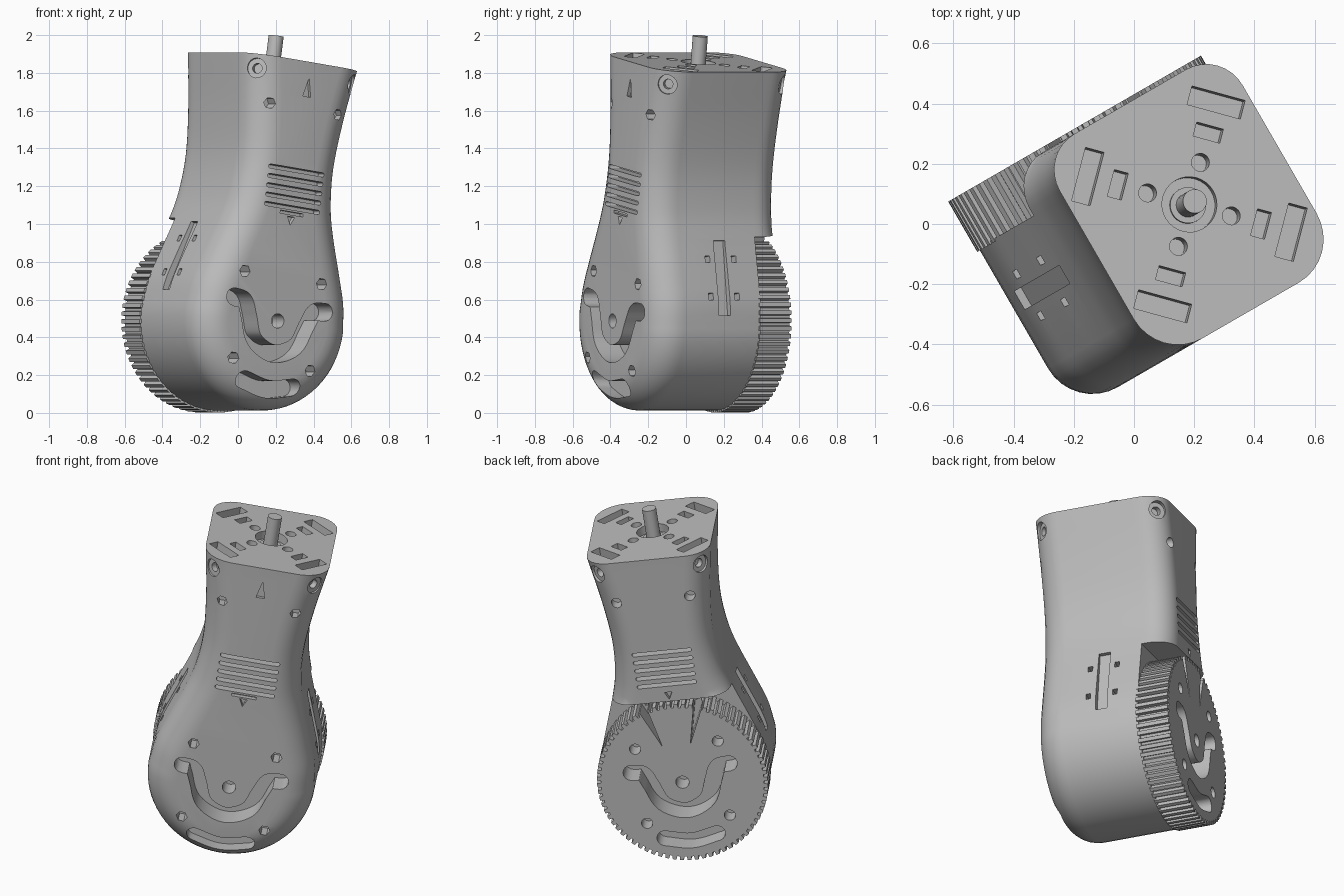
import bpy, bmesh
from math import sin, cos, pi, radians
from mathutils import Matrix, Vector

if "Cube" in bpy.data.objects:
    bpy.data.objects.remove(bpy.data.objects["Cube"])

grey = bpy.data.materials.new("plain grey")
grey.use_nodes = True
GREY = (0.5, 0.5, 0.5, 1)
grey.diffuse_color = GREY
grey.node_tree.nodes["Principled BSDF"].inputs["Base Color"].default_value = GREY

# The whole unit is turned and leans sideways around the pulley axis
POSE = (Matrix.Translation((-0.011, -0.006, 0.487))
        @ Matrix.Rotation(radians(30), 4, 'Z') @ Matrix.Rotation(radians(8.5), 4, 'Y'))
FRONT, BACK, REAR, TOP = -0.443, 0.358, 0.373, 1.385
SPLIT, LEDGE = 0.19, 0.5


def spline(pts, steps=6):
    """Smooth curve through 2D points."""
    p = [Vector(q) for q in pts]
    p = [2 * p[0] - p[1]] + p + [2 * p[-1] - p[-2]]
    out = []
    for a, b, c, d in zip(p, p[1:], p[2:], p[3:]):
        for i in range(steps):
            t = i / steps
            out.append(0.5 * (2 * b + (c - a) * t + (2 * a - 5 * b + 4 * c - d) * t * t
                              + (3 * b - a - 3 * c + d) * t ** 3))
    return out + [p[-2]]


def normals(path):
    out = []
    for i in range(len(path)):
        t = path[min(i + 1, len(path) - 1)] - path[max(i - 1, 0)]
        out.append(Vector((t.y, -t.x)).normalized())
    return out


def circle(r, n=24, x=0, y=0):
    return [(x + r * cos(2 * pi * i / n), y + r * sin(2 * pi * i / n)) for i in range(n)]


def rect(a, b, x=0, y=0):
    return [(x - a, y - b), (x + a, y - b), (x + a, y + b), (x - a, y + b)]


def band(pts, r):
    """Round-ended slot along a curve."""
    path = spline(pts)
    n = normals(path)
    side = [p + m * r for p, m in zip(path, n)]
    other = [p - m * r for p, m in zip(path, n)][::-1]

    def cap(p, m):
        t = Vector((-m.y, m.x))
        return [p + r * (m * cos(a) + t * sin(a)) for a in (pi * i / 8 for i in range(1, 8))]
    return side + cap(path[-1], n[-1]) + other + cap(path[0], -n[0])


def prism(bm, pts, frame, low, high):
    a = [bm.verts.new(frame @ Vector((p[0], p[1], low))) for p in pts]
    b = [bm.verts.new(frame @ Vector((p[0], p[1], high))) for p in pts]
    bm.faces.new(a[::-1])
    bm.faces.new(b)
    for i in range(len(a)):
        j = (i + 1) % len(a)
        bm.faces.new((a[i], a[j], b[j], b[i]))


def facing(angle, origin):
    """Frame on a wall: x across, y up, z outward; angle 0 is the front."""
    return (Matrix.Translation(origin) @ Matrix.Rotation(radians(angle), 4, 'Z')
            @ Matrix.Rotation(pi / 2, 4, 'X'))


def make(name, bm):
    bm.normal_update()
    bmesh.ops.recalc_face_normals(bm, faces=bm.faces)
    me = bpy.data.meshes.new(name)
    bm.to_mesh(me)
    bm.free()
    me.materials.append(grey)
    ob = bpy.data.objects.new(name, me)
    bpy.context.collection.objects.link(ob)
    ob.matrix_world = POSE
    return ob


def cut(bm, *targets):
    """Subtract shapes, taking the first solver that gives a proper result."""
    tool = make("cutter", bm)
    tool.hide_render = True
    for ob in targets:
        mod = ob.modifiers.new("cut", 'BOOLEAN')
        mod.object, mod.operation = tool, 'DIFFERENCE'
        for solver in ('MANIFOLD', 'EXACT', 'FLOAT'):
            mod.solver = solver
            bpy.context.view_layer.update()
            graph = bpy.context.evaluated_depsgraph_get()
            result = bpy.data.meshes.new_from_object(ob.evaluated_get(graph))
            if len(result.polygons) > len(ob.data.polygons):
                ob.data = result
                break
        ob.modifiers.remove(mod)
    bpy.data.objects.remove(tool)


def smooth(ob):
    bpy.ops.object.select_all(action='DESELECT')
    bpy.context.view_layer.objects.active = ob
    ob.select_set(True)
    bpy.ops.object.shade_smooth_by_angle(angle=radians(30))


# Housing: keyhole outline lofted from front to back with rounded edges
R = 0.475
half = spline([(0.355, TOP), (0.31, 1.1), (0.288, 0.85), (0.303, 0.65),
               (0.34, LEDGE), (0.408, 0.3), (0.455, 0.15), (R, 0)], 5)
arc = [Vector((R * cos(a), -R * sin(a))) for a in (pi * i / 36 for i in range(1, 36))]
outline = half + arc + [Vector((-p.x, p.y)) for p in reversed(half)]
inward = normals(outline)
if inward[0].x > 0:
    inward = [-m for m in inward]


def loft(name, layers, lowest):
    bm = bmesh.new()
    rings = []
    for y, inset in layers:
        ring = [p + m * inset for p, m in zip(outline, inward)]
        ring[0].y = ring[-1].y = TOP
        ring = [q for p, q in zip(outline, ring) if p.y > lowest - 0.001]
        rings.append([bm.verts.new((q.x, y, max(q.y, lowest))) for q in ring])
    for a, b in zip(rings, rings[1:]):
        for i in range(len(a) - 1):
            bm.faces.new((a[i], a[i + 1], b[i + 1], b[i]))
    bm.faces.new(rings[0][::-1])
    bm.faces.new(rings[-1])
    bm.faces.new([r[0] for r in rings] + [r[-1] for r in reversed(rings)])
    return make(name, bm)


turn = [pi / 2 * i / 8 for i in range(9)]
housing = loft("housing", [(FRONT + 0.17 * (1 - cos(t)), 0.17 * (1 - sin(t))) for t in turn]
               + [(SPLIT, 0)], -1)
neck = loft("rear_neck", [(SPLIT, 0)] + [(BACK - 0.14 * (1 - cos(t)), 0.14 * (1 - sin(t)))
                                         for t in reversed(turn)], LEDGE)

front, back = facing(0, (0, FRONT, 0)), facing(180, (0, BACK, 0))
top = Matrix.Translation((0, -0.036, TOP))


def axle_pattern(bm, frame, sides):
    """Axle hole, curled slot, lower slot and four bolt holes."""
    wave = [(-0.28, 0.088), (-0.215, 0.075), (-0.178, 0), (-0.125, -0.12)]
    wave += [(0, -0.175)] + [(-x, y) for x, y in reversed(wave)]
    prism(bm, circle(0.038), frame, -0.12, 0.05)
    prism(bm, band(wave, 0.047), frame, -0.15, 0.05)
    prism(bm, band([(-0.15, -0.335), (0, -0.365), (0.15, -0.335)], 0.046), frame, -0.12, 0.05)
    for x in (-0.237, 0.237):
        for y in (-0.232, 0.232):
            prism(bm, circle(0.032, sides, x, y), frame, -0.1, 0.05)


def neck_pattern(bm, frame, sides):
    """Cooling slots, two bolt holes and a pointer."""
    for i in range(5):
        y = 0.605 + i * 0.05
        prism(bm, band([(-0.16, y), (0.16, y)], 0.011), frame, -0.07, 0.05)
    for x in (-0.21, 0.21):
        prism(bm, circle(0.03, sides, x, 1.135), frame, -0.08, 0.05)
    prism(bm, [(-0.022, 0.557), (0, 0.512), (0.022, 0.557)], frame, -0.03, 0.05)


# Recesses on the front and sides
bm = bmesh.new()
axle_pattern(bm, front, 6)
neck_pattern(bm, front, 6)
prism(bm, rect(0.07, 0.008, 0, 0.575), front, -0.03, 0.05)
prism(bm, [(-0.024, 1.2), (0.024, 1.2), (0, 1.3)], front, -0.02, 0.05)
for s in (-1, 1):
    frame = facing(90 * s, (0.405 * s, -0.03, 0.29)) @ Matrix.Rotation(radians(-16), 4, 'X')
    prism(bm, rect(0.035, 0.2), frame, -0.025, 0.1)
    for x in (-0.08, 0.08):
        for y in (-0.1, 0.1):
            prism(bm, rect(0.014, 0.018, x, y), frame, -0.06, 0.1)
cut(bm, housing)

# Recesses on the back
bm = bmesh.new()
neck_pattern(bm, back, 20)
cut(bm, neck)

# Mounting pattern on the top plate
bm = bmesh.new()
prism(bm, circle(0.092, 32), top, -0.05, 0.05)
for i in range(4):
    frame = top @ Matrix.Rotation(pi / 4 + i * pi / 2, 4, 'Z')
    prism(bm, circle(0.03, 20, 0.145), frame, -0.08, 0.05)
    prism(bm, rect(0.024, 0.046, 0.248), frame, -0.06, 0.05)
    prism(bm, rect(0.032, 0.092, 0.352), frame, -0.06, 0.05)
cut(bm, housing, neck)

# Corner screw recesses with a deeper hole in each
corners = [facing(s * a, (s * 0.3, y, 1.31)) for a, y in (
    (45, FRONT + 0.05), (135, BACK - 0.04)) for s in (-1, 1)]
for r, depth in ((0.052, -0.025), (0.026, -0.06)):
    for ob, frames in ((housing, corners[:2]), (neck, corners[2:])):
        bm = bmesh.new()
        for frame in frames:
            prism(bm, circle(r), frame, depth, 0.1)
        cut(bm, ob)
smooth(housing)
smooth(neck)

# Toothed pulley
TEETH = 72
teeth = []
for i in range(TEETH):
    for k, r in ((0, 0.485), (0.5, 0.485), (0.58, 0.463), (0.92, 0.463)):
        a = 2 * pi * (i + k) / TEETH
        teeth.append((r * cos(a), r * sin(a)))
rear = facing(180, (0, REAR, 0))
bm = bmesh.new()
prism(bm, teeth, rear, SPLIT - REAR - 0.01, 0)
pulley = make("pulley", bm)
bm = bmesh.new()
axle_pattern(bm, rear, 20)
for s in (-1, 1):
    prism(bm, [(s * 0.2, 0.5), (s * 0.14, 0.5), (s * 0.08, 0.23)], rear, -0.13, 0.05)
cut(bm, pulley)
smooth(pulley)

# Output shaft with its collar
for name, r, low, high in (("output_shaft", 0.04, -0.08, 0.14), ("shaft_collar", 0.06, -0.08, -0.035)):
    bm = bmesh.new()
    prism(bm, circle(r, 32), top, low, high)
    smooth(make(name, bm))
